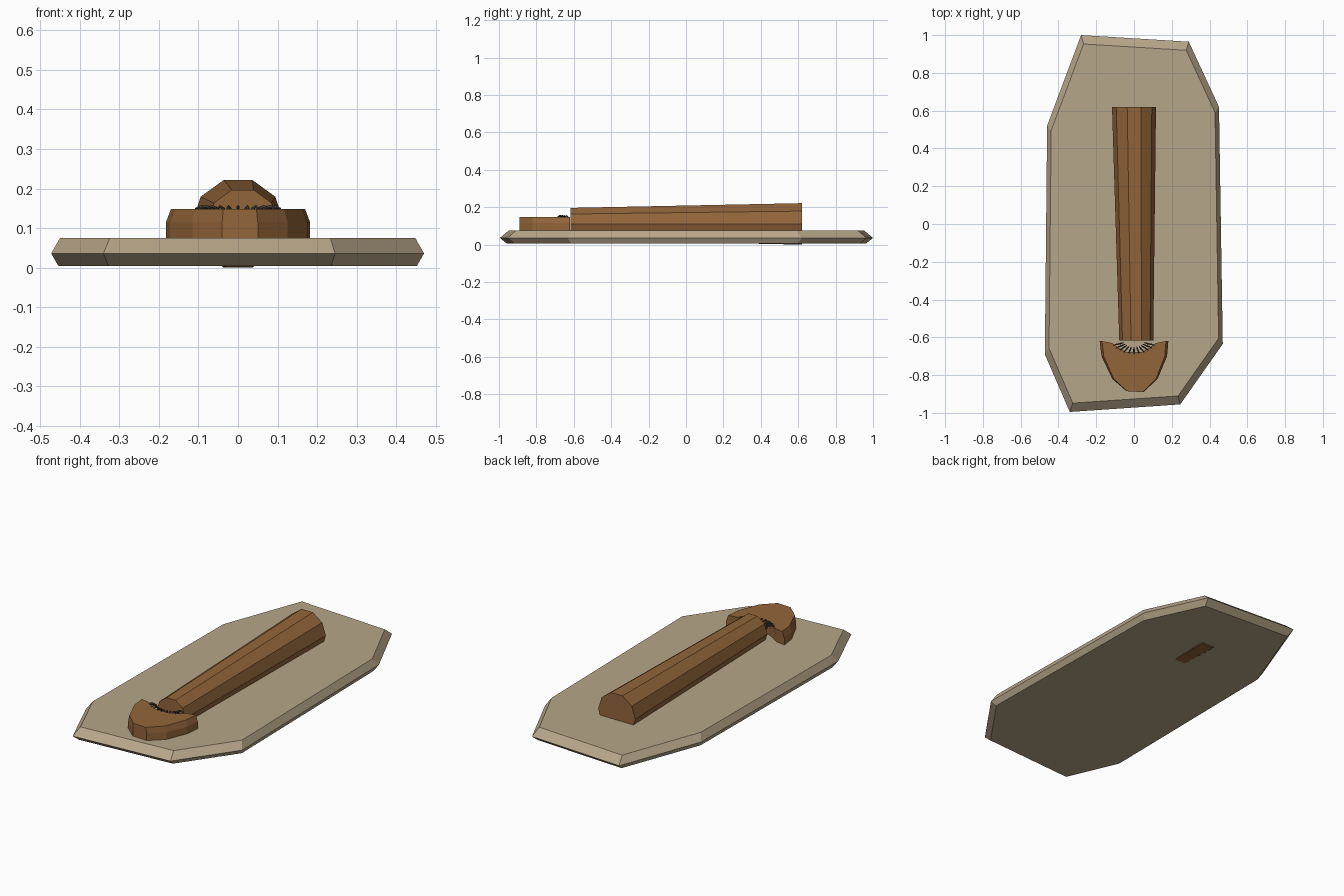
import bpy, bmesh, math

if "Cube" in bpy.data.objects:
    bpy.data.objects.remove(bpy.data.objects["Cube"])


def material(name, color):
    m = bpy.data.materials.new(name)
    m.diffuse_color = (*color, 1)
    m.use_nodes = True
    m.node_tree.nodes["Principled BSDF"].inputs["Base Color"].default_value = m.diffuse_color
    return m


TAN = material("tan", (0.47, 0.38, 0.25))
BROWN = material("brown", (0.29, 0.13, 0.042))
DARK = material("dark", (0.07, 0.055, 0.045))


def loft(name, rings, mat):
    """Skin a list of closed rings and cap both ends."""
    bm = bmesh.new()
    loops = [[bm.verts.new(p) for p in ring] for ring in rings]
    n = len(loops[0])
    for a, b in zip(loops, loops[1:]):
        for i in range(n):
            j = (i + 1) % n
            bm.faces.new((a[i], a[j], b[j], b[i]))
    bm.faces.new(loops[0][::-1])
    bm.faces.new(loops[-1])
    bmesh.ops.recalc_face_normals(bm, faces=bm.faces)
    me = bpy.data.meshes.new(name)
    bm.to_mesh(me)
    bm.free()
    me.materials.append(mat)
    ob = bpy.data.objects.new(name, me)
    bpy.context.collection.objects.link(ob)
    return ob


# Irregular eight-sided stone slab, widest at mid height
outline = [(-0.28, 1.0), (0.29, 0.965), (0.45, 0.62), (0.47, -0.635),
           (0.245, -0.955), (-0.34, -0.995), (-0.472, -0.69), (-0.46, 0.52)]
loft("slab", [[(x * s, y * s, z) for x, y in outline]
              for s, z in ((0.962, 0.005), (1, 0.036), (0.953, 0.075))], TAN)


# Tapered ten-sided shaft lying along the slab
def shaft_ring(cx, y, r):
    return [(cx + r * math.cos(i * math.tau / 10), y,
             0.111 + r * math.sin(i * math.tau / 10)) for i in range(10)]


loft("shaft", [shaft_ring(0.012, -0.617, 0.09), shaft_ring(0, 0.62, 0.1165)], BROWN)

# Rounded end block with a hollow facing the shaft
block = [(-0.182, -0.62), (-0.172, -0.70), (-0.115, -0.82), (-0.04, -0.885),
         (0.05, -0.89), (0.125, -0.82), (0.175, -0.70), (0.182, -0.62)]
hollow = [(0.125, -0.63), (0.09, -0.655), (0.045, -0.678),
          (-0.045, -0.678), (-0.09, -0.655), (-0.125, -0.63)]
loft("end_block", [[(x * s, y, z) for x, y in block + hollow]
                   for s, z in ((1, 0.05), (1, 0.115), (0.93, 0.149))], BROWN)

# Thin bent prongs fanned around the hollow
for k in range(11):
    a = math.radians(200 + 14 * k)
    cu = bpy.data.curves.new("prong", "CURVE")
    cu.dimensions = "3D"
    cu.bevel_depth = 0.004
    cu.bevel_resolution = 0
    cu.use_fill_caps = True
    sp = cu.splines.new("POLY")
    path = [(1.0, 0.149, 0.5), (0.85, 0.155, 1), (0.65, 0.148, 1), (0.5, 0.115, 0.5)]
    sp.points.add(len(path) - 1)
    for pt, (r, z, w) in zip(sp.points, path):
        pt.co = (0.115 * r * math.cos(a), -0.617 + 0.07 * r * math.sin(a), z, 1)
        pt.radius = w
    cu.materials.append(DARK)
    bpy.context.collection.objects.link(bpy.data.objects.new("prong_%d" % k, cu))
